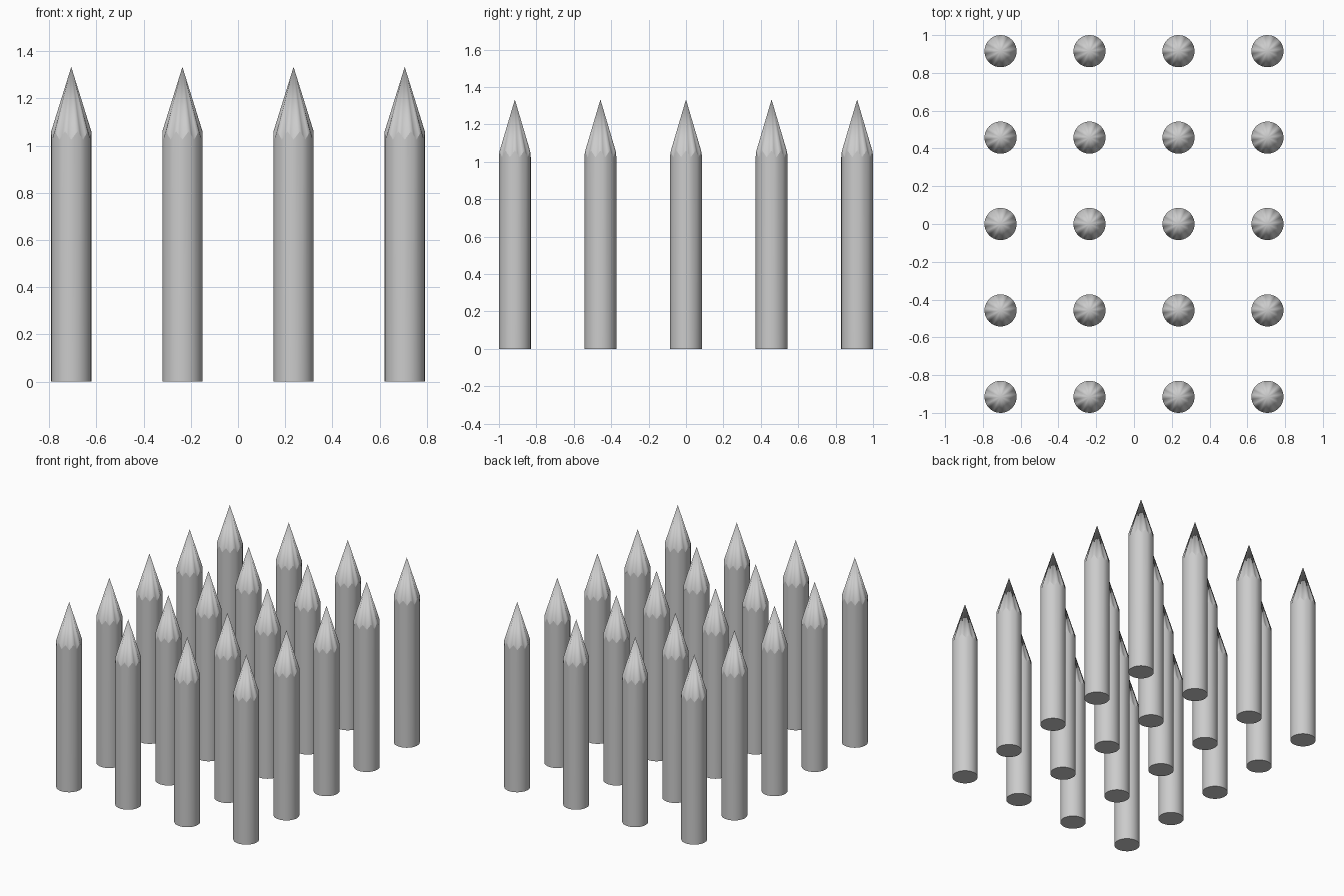
import bpy, bmesh
from math import cos, sin, tau

if "Cube" in bpy.data.objects:
    bpy.data.objects.remove(bpy.data.objects["Cube"])

R, H = 0.085, 1.333        # shaft radius, tip height
SEG, PER_TOOTH = 40, 4     # sides, sides per scallop tooth
Z_HI, Z_LO = 1.06, 1.025   # zigzag seam between shaft and point


def seam_z(i):
    t = abs((i % PER_TOOTH) - PER_TOOTH / 2) / (PER_TOOTH / 2)
    return Z_LO + (Z_HI - Z_LO) * t


def ring(bm, z_of):
    return [bm.verts.new((R * cos(tau * i / SEG), R * sin(tau * i / SEG), z_of(i)))
            for i in range(SEG)]


def finish(bm, name):
    bmesh.ops.recalc_face_normals(bm, faces=bm.faces)
    me = bpy.data.meshes.new(name)
    bm.to_mesh(me)
    bm.free()
    for p in me.polygons:
        p.use_smooth = len(p.vertices) < 5
    return me


# Shaft with flat base and zigzag upper edge
bm = bmesh.new()
low, top = ring(bm, lambda i: 0), ring(bm, seam_z)
for i in range(SEG):
    j = (i + 1) % SEG
    bm.faces.new((low[i], low[j], top[j], top[i]))
bm.faces.new(low[::-1])
for e in bm.edges:
    e.smooth = not (e.verts[0] in low and e.verts[1] in low)
shaft = finish(bm, "shaft")

# Sharpened point following the same zigzag
bm = bmesh.new()
base = ring(bm, seam_z)
tip = bm.verts.new((0, 0, H))
for i in range(SEG):
    bm.faces.new((base[i], base[(i + 1) % SEG], tip))
point = finish(bm, "point")

# Grid of four columns by five rows
for c in range(4):
    for r in range(5):
        loc = ((c - 1.5) * 0.471, (r - 2) * 0.4575, 0)
        for name, me in (("pencil_shaft", shaft), ("pencil_point", point)):
            ob = bpy.data.objects.new(f"{name}_{c}_{r}", me)
            ob.location = loc
            bpy.context.collection.objects.link(ob)
